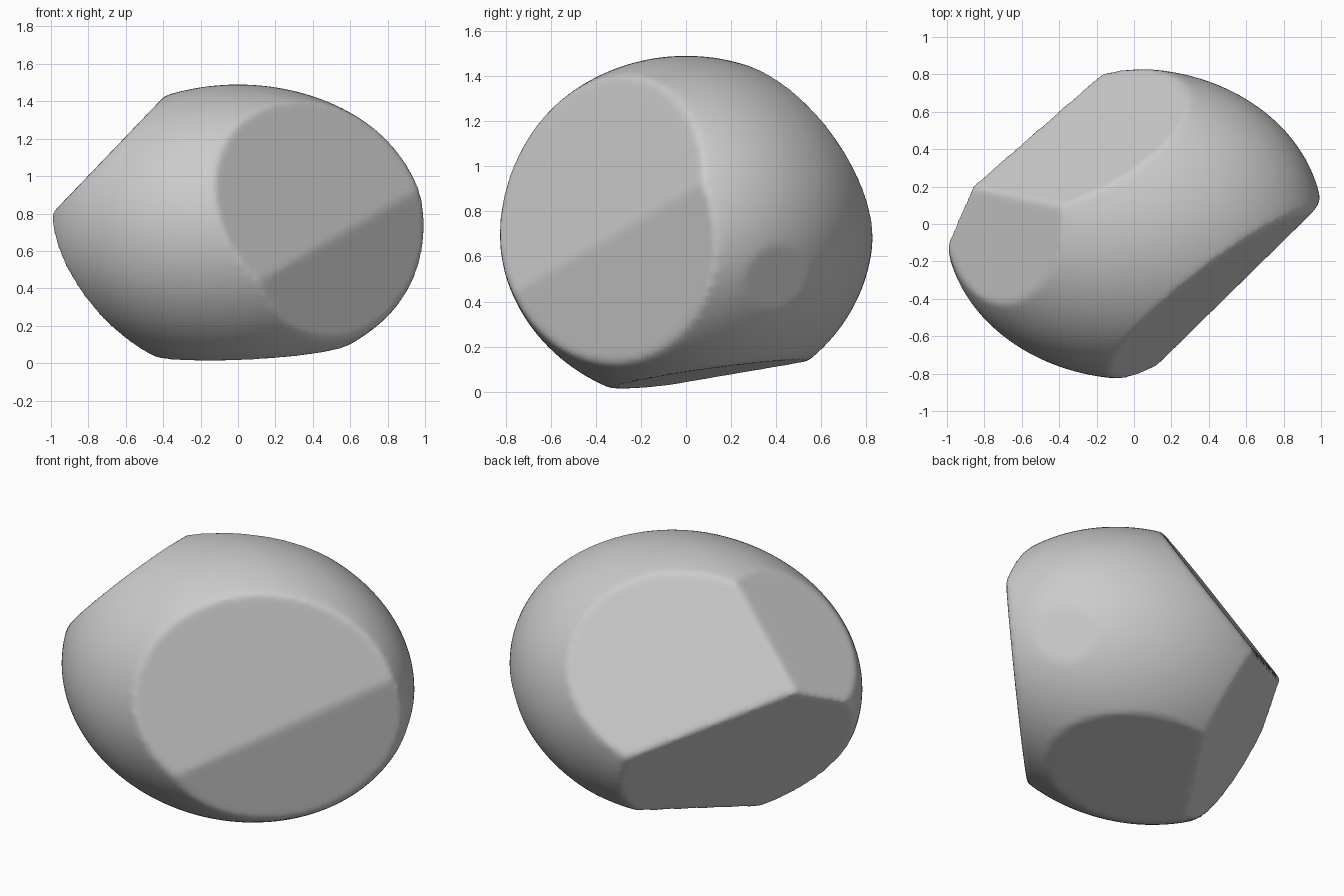
import bpy
import bmesh
from mathutils import Vector

cube = bpy.data.objects.get("Cube")
if cube:
    bpy.data.objects.remove(cube, do_unlink=True)

# One pale grey stone colour
GREY = (0.6, 0.6, 0.6, 1)
stone = bpy.data.materials.new("stone_grey")
stone.use_nodes = True
stone.diffuse_color = GREY
shader = stone.node_tree.nodes["Principled BSDF"]
shader.inputs["Base Color"].default_value = GREY
shader.inputs["Roughness"].default_value = 0.8

# Rounded body, wider than deep
CENTRE = Vector((0, 0, 0.72))
RADII = Vector((1.01, 0.83, 0.77))
bm = bmesh.new()
bmesh.ops.create_icosphere(bm, subdivisions=6, radius=1)
bmesh.ops.scale(bm, vec=RADII, verts=bm.verts)
bmesh.ops.translate(bm, vec=CENTRE, verts=bm.verts)


def slice_flat(point, normal):
    """Cut the body with a plane and close the flat facet."""
    cut = bmesh.ops.bisect_plane(
        bm, geom=bm.verts[:] + bm.edges[:] + bm.faces[:],
        plane_co=point, plane_no=Vector(normal).normalized(), clear_outer=True)
    rim = [e for e in cut["geom_cut"] if isinstance(e, bmesh.types.BMEdge)]
    bmesh.ops.holes_fill(bm, edges=rim, sides=0)


# Each facet: a point on it and its outward direction
back_corner = (-0.87, 0.2, 0.93)
front_crease = (0.13, -0.75, 0.45)
slice_flat(front_crease, (0.57, -0.72, 0.24))     # upper front facet
slice_flat(front_crease, (0.49, -0.47, -0.05))    # lower front facet
slice_flat(back_corner, (-0.26, 0.5, 0.35))       # upper back facet
slice_flat(back_corner, (-0.72, 0, 0.69))         # side facet
slice_flat(back_corner, (-0.7, 0.52, -0.49))      # lower back facet
slice_flat((-0.2, -0.36, 0), (0.05, 0.14, -1))    # tilted base
slice_flat((0.81, 0.41, 0.51), (0.76, 0.55, -0.34))  # small worn spot

bmesh.ops.triangulate(bm, faces=[f for f in bm.faces if len(f.verts) > 4])
bmesh.ops.recalc_face_normals(bm, faces=bm.faces)
mesh = bpy.data.meshes.new("stone")
bm.to_mesh(mesh)
bm.free()
mesh.materials.append(stone)
body = bpy.data.objects.new("stone", mesh)
bpy.context.collection.objects.link(body)

# Worn, slightly rounded edges
remesh = body.modifiers.new("even_surface", 'REMESH')
remesh.mode = 'VOXEL'
remesh.voxel_size = 0.02
remesh.use_smooth_shade = True
wear = body.modifiers.new("worn_edges", 'SMOOTH')
wear.factor = 0.5
wear.iterations = 6
for poly in mesh.polygons:
    poly.use_smooth = True
